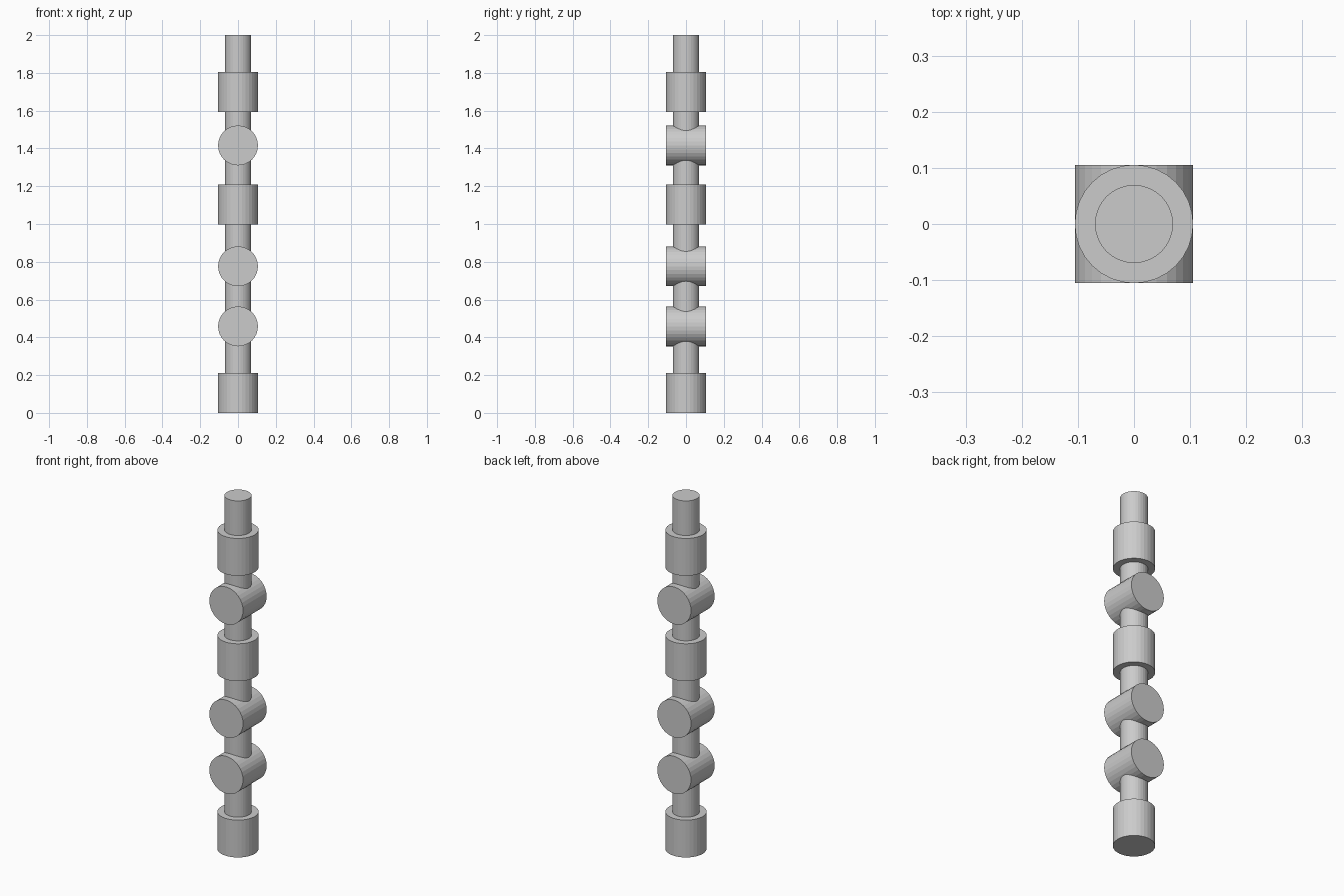
import bpy
from math import pi

if "Cube" in bpy.data.objects:
    bpy.data.objects.remove(bpy.data.objects["Cube"])

JOINT_R, JOINT_LEN, LINK_R = 0.1055, 0.211, 0.0695
SIDES = 32


def cylinder(name, radius, length, z, sideways=False):
    bpy.ops.mesh.primitive_cylinder_add(
        vertices=SIDES, radius=radius, depth=length, location=(0, 0, z),
        rotation=(pi / 2 if sideways else 0, 0, 0))
    bpy.context.object.name = name


# Joints from base to top: (centre height, hinge axis along y?)
joints = [(0.1055, False), (0.458, True), (0.776, True),
          (1.103, False), (1.416, True), (1.699, False)]
for i, (z, sideways) in enumerate(joints):
    kind = "hinge_joint" if sideways else "swivel_joint"
    cylinder(f"{kind}_{i + 1}", JOINT_R, JOINT_LEN, z, sideways)

# Links run from each joint centre to the next, the last one to the tip
stops = [z for z, _ in joints] + [2.0]
for i, (low, high) in enumerate(zip(stops, stops[1:])):
    cylinder(f"arm_link_{i + 1}", LINK_R, high - low, (low + high) / 2)
